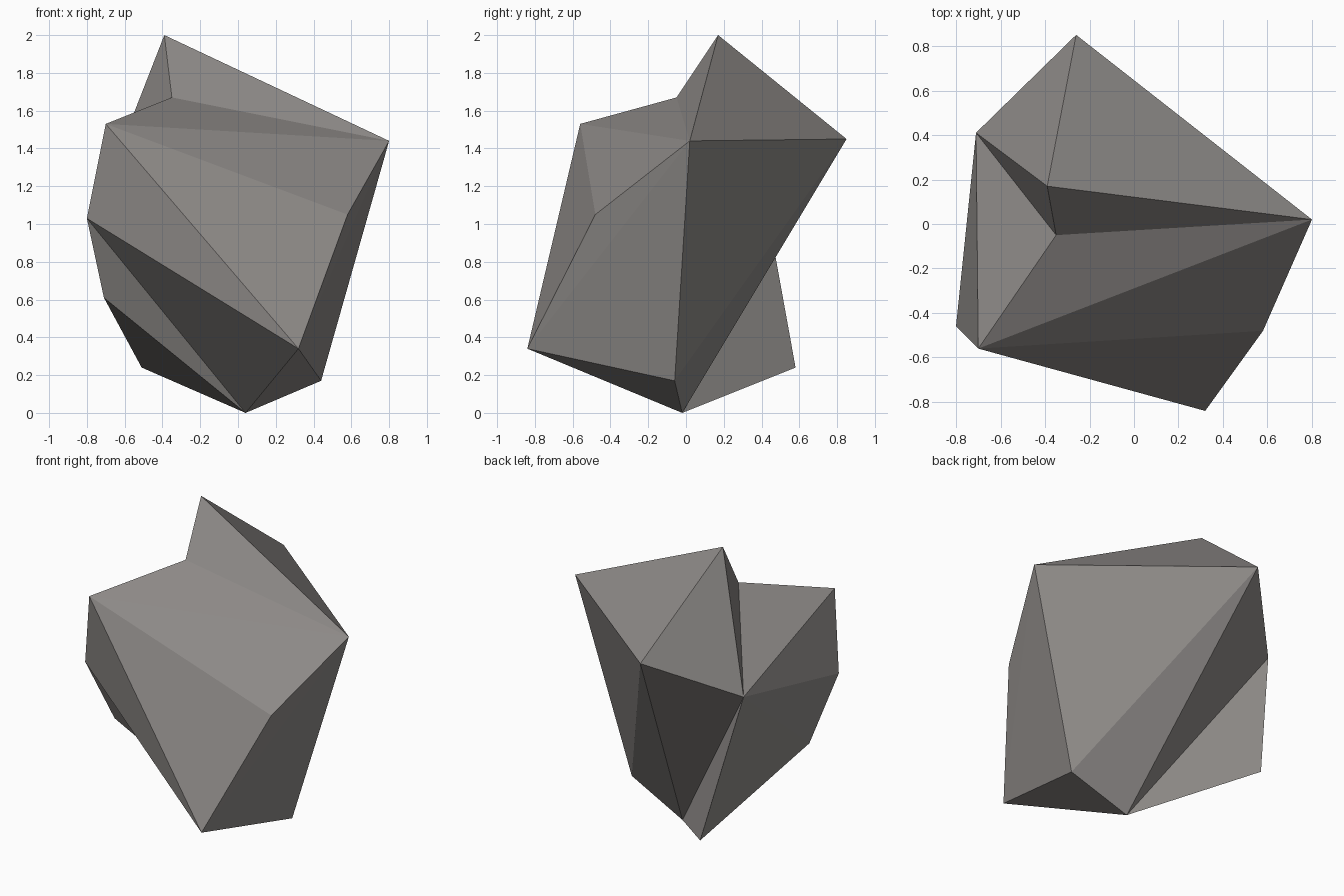
import bpy, bmesh

if "Cube" in bpy.data.objects:
    bpy.data.objects.remove(bpy.data.objects["Cube"])

# Corner points of the faceted boulder, one letter each
corners = {
    "A": (-0.39, 0.17, 2.00),   # peak
    "B": (-0.35, -0.05, 1.67),  # bottom of the notch below the peak
    "C": (-0.70, -0.56, 1.53),
    "D": (0.80, 0.02, 1.44),
    "E": (-0.26, 0.85, 1.45),
    "F": (-0.71, 0.41, 1.18),
    "G": (-0.80, -0.46, 1.03),
    "H": (0.32, -0.84, 0.34),
    "I": (0.58, -0.48, 1.05),
    "J": (0.44, -0.06, 0.17),
    "K": (0.04, -0.02, 0.00),   # foot
    "L": (-0.51, 0.58, 0.24),
    "M": (-0.71, -0.28, 0.61),
}

facets = (
    "AFE ADE ABD AFB BCD BFC "   # top and notch
    "CDI CIH CGH GHK GKM "       # front
    "DIH DHJ HKJ "               # right
    "DEJ EJK EKF FKL "           # back
    "FGC FMG FLM MKL"            # left
).split()

bm = bmesh.new()
points = {name: bm.verts.new(co) for name, co in corners.items()}
for facet in facets:
    bm.faces.new([points[name] for name in facet])
bmesh.ops.recalc_face_normals(bm, faces=bm.faces)

mesh = bpy.data.meshes.new("boulder")
bm.to_mesh(mesh)
bm.free()

# Single warm grey stone colour, flat shaded
stone = bpy.data.materials.new("stone grey")
stone.diffuse_color = (0.27, 0.255, 0.245, 1.0)
stone.use_nodes = True
stone.node_tree.nodes["Principled BSDF"].inputs["Base Color"].default_value = stone.diffuse_color
mesh.materials.append(stone)

boulder = bpy.data.objects.new("boulder", mesh)
bpy.context.collection.objects.link(boulder)
